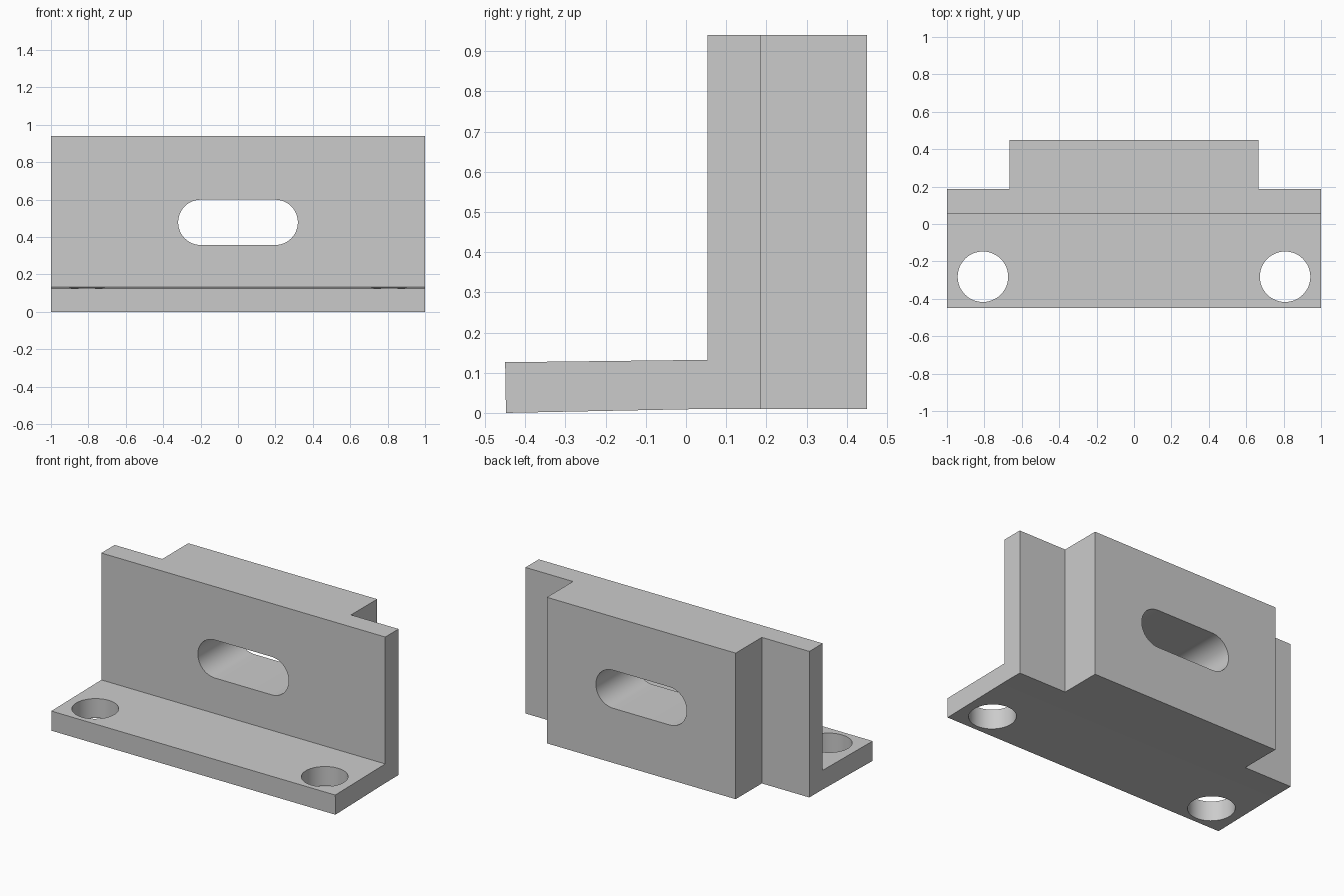
import bpy
import bmesh
from math import cos, sin, pi
from mathutils import Vector

default = bpy.data.objects.get("Cube")
if default:
    bpy.data.objects.remove(default, do_unlink=True)

gray = bpy.data.materials.new("plain gray")
gray.use_nodes = True
colour = (0.6, 0.6, 0.6, 1)
gray.diffuse_color = colour
gray.node_tree.nodes["Principled BSDF"].inputs["Base Color"].default_value = colour


def prism(name, points, direction):
    """Extrude a closed outline along a direction."""
    bm = bmesh.new()
    face = bm.faces.new([bm.verts.new(p) for p in points])
    result = bmesh.ops.extrude_face_region(bm, geom=[face])
    verts = [v for v in result["geom"] if isinstance(v, bmesh.types.BMVert)]
    bmesh.ops.translate(bm, verts=verts, vec=Vector(direction))
    bmesh.ops.recalc_face_normals(bm, faces=bm.faces)
    mesh = bpy.data.meshes.new(name)
    bm.to_mesh(mesh)
    bm.free()
    mesh.materials.append(gray)
    obj = bpy.data.objects.new(name, mesh)
    bpy.context.collection.objects.link(obj)
    return obj


def cut(target, cutter):
    """Subtract the cutter and discard it."""
    cutter.hide_render = True
    mod = target.modifiers.new("cut", "BOOLEAN")
    mod.operation = "DIFFERENCE"
    mod.solver = "EXACT"
    mod.object = cutter
    bpy.context.view_layer.objects.active = target
    bpy.ops.object.modifier_apply(modifier=mod.name)
    bpy.data.objects.remove(cutter, do_unlink=True)


# Bracket body: slightly tilted foot flange and thick upright
side_profile = [(-0.448, 0), (0.053, 0.01), (0.45, 0.01), (0.45, 0.94),
                (0.053, 0.94), (0.053, 0.132), (-0.45, 0.126)]
bracket = prism("bracket", [(-1, y, z) for y, z in side_profile], (2, 0, 0))

for side in (-1, 1):
    # Rear corner notch, leaving a thin wing on each side
    corner = [(0.665, 0.187), (1.2, 0.187), (1.2, 0.6), (0.665, 0.6)]
    cut(bracket, prism("notch_cutter", [(side * x, y, -0.2) for x, y in corner], (0, 0, 1.5)))
    # Bolt hole through the flange
    ring = [(side * 0.808 + 0.135 * cos(2 * pi * i / 48),
             -0.282 + 0.135 * sin(2 * pi * i / 48), -0.2) for i in range(48)]
    cut(bracket, prism("bolt_hole_cutter", ring, (0, 0, 0.6)))

# Rounded slot through the upright
slot = []
for end in (1, -1):
    for i in range(25):
        a = -pi / 2 + pi * i / 24
        slot.append((end * (0.2 + 0.12 * cos(a)), -0.2, 0.479 + end * 0.121 * sin(a)))
cut(bracket, prism("slot_cutter", slot, (0, 1, 0)))

# Smooth hole walls, sharp corners
bpy.ops.object.select_all(action="DESELECT")
bracket.select_set(True)
bpy.context.view_layer.objects.active = bracket
bpy.ops.object.shade_smooth_by_angle(angle=pi / 6)
